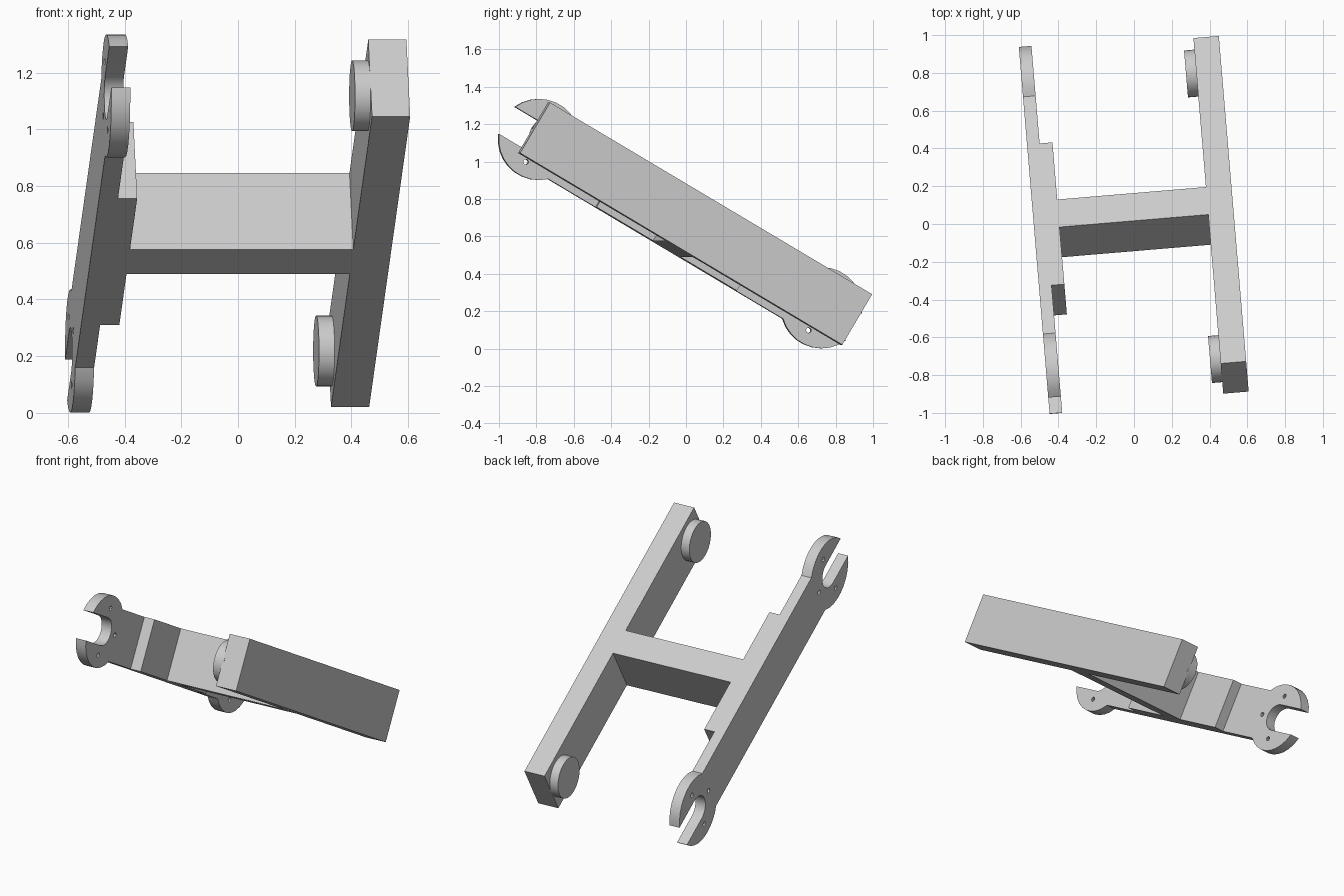
import bpy, bmesh
from math import radians, pi, sin, cos, asin
from mathutils import Matrix, Vector

if "Cube" in bpy.data.objects:
    bpy.data.objects.remove(bpy.data.objects["Cube"], do_unlink=True)

# One grey for the whole frame
grey = bpy.data.materials.new("light_grey")
grey.use_nodes = True
colour = (0.6, 0.6, 0.6, 1)
grey.diffuse_color = colour
grey.node_tree.nodes["Principled BSDF"].inputs["Base Color"].default_value = colour

# The H-shaped frame is built flat (beams along y), then tilted and turned
PLACE = (Matrix.Translation((0, 0.01, 0.668))
         @ Matrix.Rotation(radians(4.8), 4, 'Z')
         @ Matrix.Rotation(radians(-30.67), 4, 'X'))

HALF_H = 0.157      # half height of all beams
END = 0.882         # distance of fork and peg centres from the middle
INNER, OUTER = 0.395, 0.53
PLATE = 0.067       # thickness of the forked plate


def finish(name, bm):
    bmesh.ops.recalc_face_normals(bm, faces=bm.faces)
    mesh = bpy.data.meshes.new(name)
    bm.to_mesh(mesh)
    bm.free()
    mesh.materials.clear()
    mesh.materials.append(grey)
    obj = bpy.data.objects.new(name, mesh)
    bpy.context.collection.objects.link(obj)
    obj.matrix_world = PLACE
    bpy.ops.object.select_all(action='DESELECT')
    obj.select_set(True)
    bpy.context.view_layer.objects.active = obj
    bpy.ops.object.shade_smooth_by_angle(angle=radians(30))
    return obj


def box(name, x0, x1, half_len):
    bm = bmesh.new()
    size = Matrix.Diagonal((x1 - x0, 2 * half_len, 2 * HALF_H, 1))
    bmesh.ops.create_cube(bm, size=1, matrix=Matrix.Translation(((x0 + x1) / 2, 0, 0)) @ size)
    return finish(name, bm)


def peg(name, y):
    bm = bmesh.new()
    depth = 0.065
    place = Matrix.Translation((INNER + 0.01 - depth / 2, y, 0)) @ Matrix.Rotation(pi / 2, 4, 'Y')
    bmesh.ops.create_cone(bm, cap_ends=True, segments=32, radius1=0.125, radius2=0.125,
                          depth=depth, matrix=place)
    return finish(name, bm)


def arc(centre, radius, a0, a1, steps):
    return [Vector((centre[0] + radius * cos(a0 + (a1 - a0) * i / steps),
                    centre[1] + radius * sin(a0 + (a1 - a0) * i / steps)))
            for i in range(steps + 1)]


def forked_plate(name):
    disc, slot = 0.217, 0.084
    tip, neck = asin(slot / disc), pi - asin(HALF_H / disc)
    c = (END, 0)
    # Outline of one fork, repeated half a turn round for the other end
    fork = (arc(c, disc, -neck, -tip, 9) + arc(c, slot, 1.5 * pi, 0.5 * pi, 12)
            + arc(c, disc, tip, neck, 9))
    loops = [fork + [-p for p in fork]]
    # Three small bolt holes around each slot
    for side in (1, -1):
        for a in (pi / 2, pi, 1.5 * pi):
            hole = (side * (END + 0.14 * cos(a)), 0.14 * sin(a))
            loops.append(arc(hole, 0.014, 0, 2 * pi, 12)[:-1])

    curve = bpy.data.curves.new(name + "_profile", 'CURVE')
    curve.dimensions = '2D'
    curve.fill_mode = 'BOTH'
    curve.extrude = PLATE / 2
    for loop in loops:
        spline = curve.splines.new('POLY')
        spline.points.add(len(loop) - 1)
        for point, p in zip(spline.points, loop):
            point.co = (p.x, p.y, 0, 1)
        spline.use_cyclic_u = True
    helper = bpy.data.objects.new(name + "_profile", curve)
    bpy.context.collection.objects.link(helper)
    bpy.context.view_layer.update()
    mesh = bpy.data.meshes.new_from_object(
        helper.evaluated_get(bpy.context.evaluated_depsgraph_get()))
    bpy.data.objects.remove(helper, do_unlink=True)

    # Stand the profile up: profile x runs along y, profile y along z
    bm = bmesh.new()
    bm.from_mesh(mesh)
    bpy.data.meshes.remove(mesh)
    bmesh.ops.remove_doubles(bm, verts=bm.verts, dist=0.0002)
    for v in bm.verts:
        v.co = (v.co.z - OUTER + PLATE / 2, v.co.x, v.co.y)
    return finish(name, bm)


box("left_beam", INNER, OUTER, 1.005)
box("crossbar", -INNER, INNER, 0.085)
box("right_beam_thickening", PLATE - OUTER, -INNER, 0.438)
forked_plate("right_forked_beam")
peg("front_peg", -END)
peg("back_peg", END)
